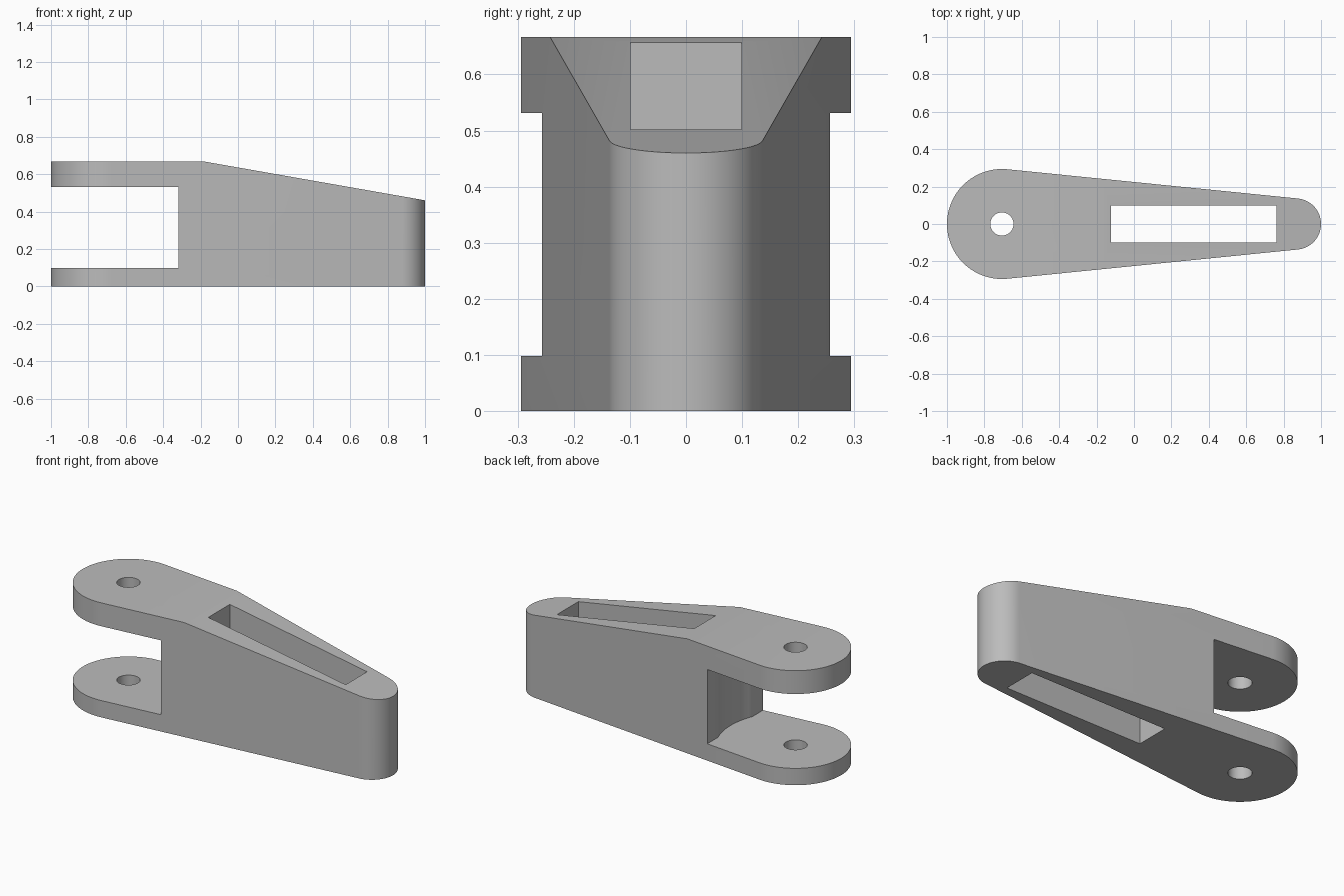
import bpy, bmesh
from math import sin, cos, pi, asin
from mathutils import Vector

cube = bpy.data.objects.get("Cube")
if cube:
    bpy.data.objects.remove(cube)

# Main dimensions
HEIGHT = 0.667
PIVOT_X, PIVOT_R = -0.706, 0.294
TIP_X, TIP_R = 0.863, 0.137
SLOPE_X, TIP_Z = -0.178, 0.46
FORK_X, FORK_LOW, FORK_HIGH = -0.317, 0.098, 0.531

grey = bpy.data.materials.new("plain grey")
grey.use_nodes = True
color = (0.5, 0.5, 0.5, 1)
grey.diffuse_color = color
grey.node_tree.nodes["Principled BSDF"].inputs["Base Color"].default_value = color


def prism(name, outline, low, high):
    """Extrude a plan outline between two heights."""
    bm = bmesh.new()
    face = bm.faces.new([bm.verts.new((x, y, low)) for x, y in outline])
    top = bmesh.ops.extrude_face_region(bm, geom=[face])
    verts = [v for v in top["geom"] if isinstance(v, bmesh.types.BMVert)]
    bmesh.ops.translate(bm, verts=verts, vec=(0, 0, high - low))
    bmesh.ops.recalc_face_normals(bm, faces=bm.faces)
    mesh = bpy.data.meshes.new(name)
    bm.to_mesh(mesh)
    bm.free()
    mesh.materials.append(grey)
    obj = bpy.data.objects.new(name, mesh)
    bpy.context.collection.objects.link(obj)
    return obj


def arc(cx, radius, start, end, steps):
    angles = [start + (end - start) * i / steps for i in range(steps + 1)]
    return [(cx + radius * cos(a), radius * sin(a)) for a in angles]


def circle(cx, radius, steps):
    return arc(cx, radius, 0, 2 * pi, steps)[:-1]


def box(x0, x1, half):
    return [(x0, -half), (x1, -half), (x1, half), (x0, half)]


# Tapered body: two round ends joined by tangent sides
tangent = pi / 2 - asin((PIVOT_R - TIP_R) / (TIP_X - PIVOT_X))
outline = arc(TIP_X, TIP_R, -tangent, tangent, 32)
outline += arc(PIVOT_X, PIVOT_R, tangent, 2 * pi - tangent, 48)
body = prism("clevis_arm", outline, 0, HEIGHT)

# Sloping top towards the tip
bm = bmesh.new()
bm.from_mesh(body.data)
normal = Vector((HEIGHT - TIP_Z, 0, 1 - SLOPE_X))
cut = bmesh.ops.bisect_plane(bm, geom=bm.verts[:] + bm.edges[:] + bm.faces[:],
                             plane_co=(SLOPE_X, 0, HEIGHT), plane_no=normal,
                             clear_outer=True)
rim = [e for e in cut["geom_cut"] if isinstance(e, bmesh.types.BMEdge)]
bmesh.ops.holes_fill(bm, edges=[e for e in bm.edges if e.is_boundary], sides=0)
bmesh.ops.recalc_face_normals(bm, faces=bm.faces)
bm.to_mesh(body.data)
bm.free()

# Fork gap with its curved clearance, pin hole and long slot
cutters = [
    prism("fork_gap", box(-1.2, FORK_X, 0.5), FORK_LOW, FORK_HIGH),
    prism("fork_clearance", circle(PIVOT_X, 0.42, 96), FORK_LOW, FORK_HIGH),
    prism("pin_hole", circle(PIVOT_X, 0.062, 40), -0.1, 1),
    prism("long_slot", box(-0.122, 0.763, 0.099), -0.1, 1),
]
bpy.context.view_layer.objects.active = body
for cutter in cutters:
    mod = body.modifiers.new(cutter.name, "BOOLEAN")
    mod.operation = "DIFFERENCE"
    mod.solver = "EXACT"
    mod.object = cutter
    bpy.ops.object.modifier_apply(modifier=mod.name)
    bpy.data.objects.remove(cutter)

# Smooth round ends, sharp edges
bpy.ops.object.select_all(action="DESELECT")
body.select_set(True)
bpy.ops.object.shade_smooth_by_angle(angle=pi / 6)
